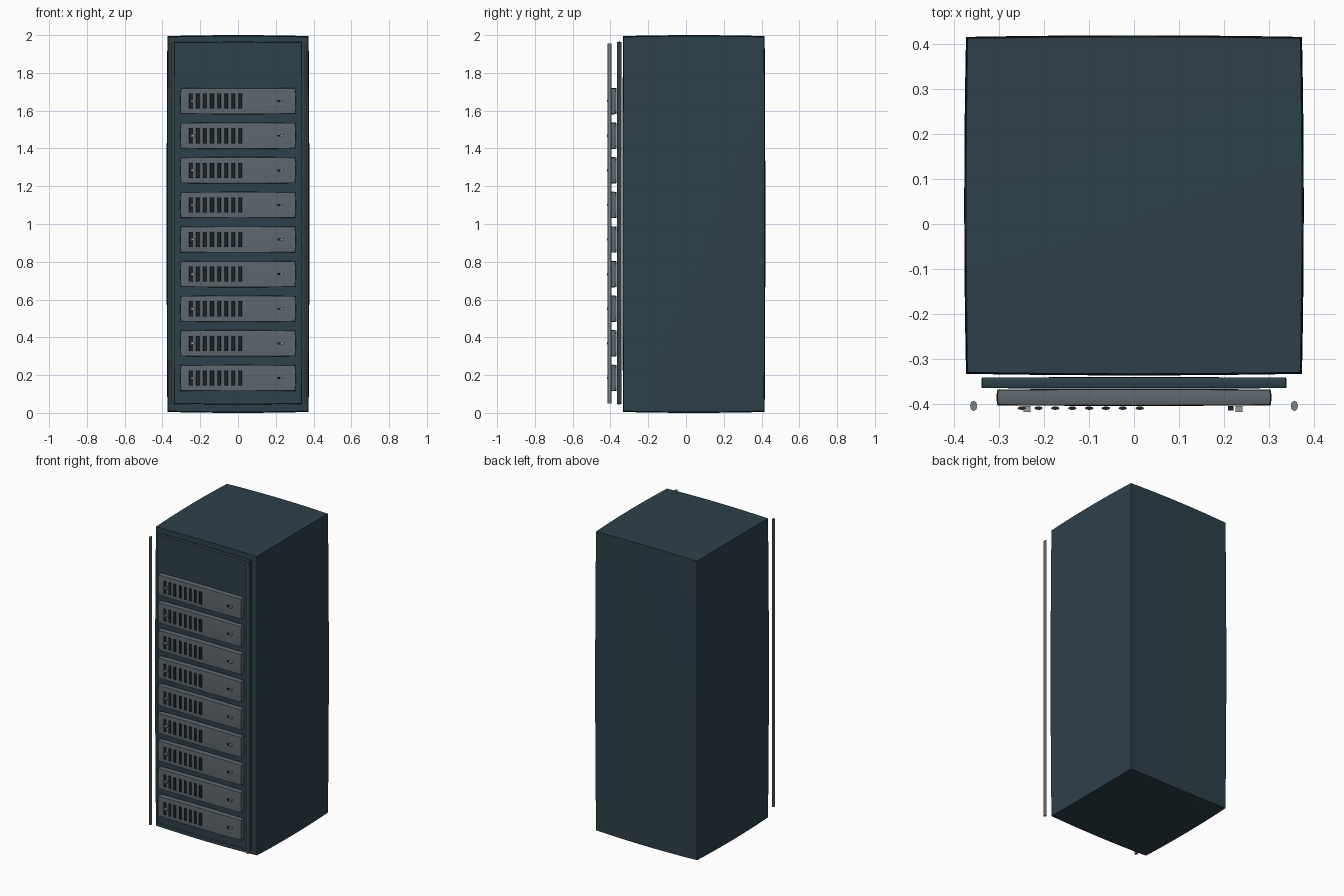
import bpy, bmesh, math

if "Cube" in bpy.data.objects:
    bpy.data.objects.remove(bpy.data.objects["Cube"])


def material(name, rgb):
    m = bpy.data.materials.new(name)
    m.diffuse_color = (*rgb, 1)
    m.use_nodes = True
    m.node_tree.nodes["Principled BSDF"].inputs["Base Color"].default_value = m.diffuse_color
    return m


BODY = material("dark slate", (0.027, 0.052, 0.069))
UNIT = material("unit grey", (0.112, 0.136, 0.155))
VENT = material("vent dark", (0.012, 0.022, 0.029))
RAIL = material("rail grey", (0.19, 0.225, 0.23))
LAMP = material("light grey", (0.30, 0.34, 0.35))


def finish(bm, name, mat):
    me = bpy.data.meshes.new(name)
    bm.to_mesh(me)
    bm.free()
    me.materials.append(mat)
    ob = bpy.data.objects.new(name, me)
    bpy.context.collection.objects.link(ob)
    bpy.context.view_layer.objects.active = ob
    ob.select_set(True)
    bpy.ops.object.shade_smooth_by_angle(angle=math.radians(35))
    ob.select_set(False)
    return ob


def puffed_box(name, lo, hi, mat, bulge=(0, 0, 0), cuts=7):
    """Box between two corners whose faces swell outward by bulge."""
    bm = bmesh.new()
    bmesh.ops.create_cube(bm, size=2)
    if cuts:
        bmesh.ops.subdivide_edges(bm, edges=bm.edges[:], cuts=cuts, use_grid_fill=True)
    for v in bm.verts:
        n = v.co.copy()
        for i in range(3):
            a, b = n[(i + 1) % 3], n[(i + 2) % 3]
            half = (hi[i] - lo[i]) / 2 - bulge[i]
            swell = bulge[i] * (1 - (a * a + b * b) / 2)
            v.co[i] = (lo[i] + hi[i]) / 2 + n[i] * (half + swell)
    return finish(bm, name, mat)


def rod(name, x, y, z0, z1, rx, ry, mat, sides=8):
    bm = bmesh.new()
    bmesh.ops.create_cone(bm, cap_ends=True, segments=sides,
                          radius1=1, radius2=1, depth=1)
    for v in bm.verts:
        v.co = (x + v.co.x * rx, y + v.co.y * ry, (z0 + z1) / 2 + v.co.z * (z1 - z0))
    return finish(bm, name, mat)


# Cabinet and front panel
puffed_box("cabinet", (-0.378, -0.337, 0), (0.378, 0.42, 2), BODY, (0.008, 0.007, 0.01))
puffed_box("front_panel", (-0.34, -0.366, 0.045), (0.34, -0.341, 1.965), BODY,
           (0.003, 0.001, 0.005))

# Vertical rails on both sides
for side, x in (("left", -0.357), ("right", 0.357)):
    rod(side + "_rail", x, -0.405, 0.05, 1.955, 0.008, 0.0115, RAIL)

# Nine stacked units with vents, button and lamps
for i in range(9):
    z = 0.185 + i * 0.1832
    puffed_box(f"unit_{i}", (-0.306, -0.405, z - 0.07), (0.306, -0.367, z + 0.07), UNIT,
               (0.004, 0.003, 0.004))
    for j in range(8):
        rod(f"vent_{i}_{j}", -0.25 + j * 0.0375, -0.410, z - 0.04, z + 0.04,
            0.0095, 0.004, VENT)
    puffed_box(f"button_{i}", (0.209, -0.415, z - 0.005), (0.222, -0.405, z + 0.005), VENT, cuts=0)
    for k, x in enumerate((-0.238, 0.234)):
        puffed_box(f"lamp_{i}_{k}", (x - 0.008, -0.418, z - 0.006),
                   (x + 0.008, -0.405, z + 0.006), LAMP, cuts=0)
